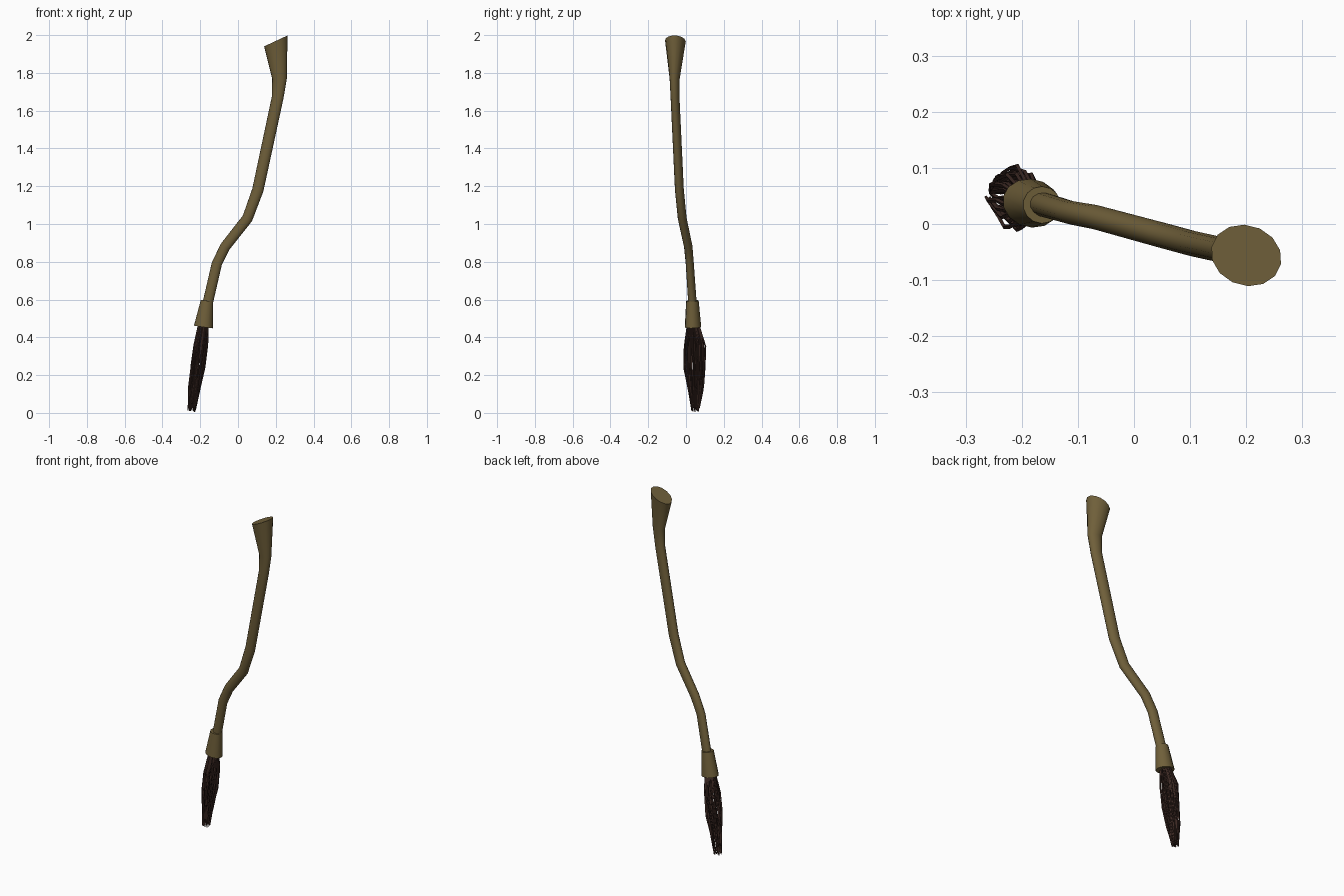
import bpy, bmesh, math, random
from mathutils import Vector

if "Cube" in bpy.data.objects:
    bpy.data.objects.remove(bpy.data.objects["Cube"])

random.seed(4)
SIDE = Vector((0.24, 0.97, 0)).normalized()   # minor axis of the oval sections


def add_tube(bm, stations, sides, end_tangent=None):
    """Capped tube through (x, y, z, wide radius, narrow radius) stations."""
    pts = [Vector(s[:3]) for s in stations]
    rings = []
    for i, s in enumerate(stations):
        t = (pts[min(i + 1, len(pts) - 1)] - pts[max(i - 1, 0)]).normalized()
        if end_tangent and i == len(pts) - 1:
            t = Vector(end_tangent).normalized()
        v = (SIDE - t * SIDE.dot(t)).normalized()
        w = v.cross(t)
        ring = []
        for k in range(sides):
            a = math.tau * k / sides
            ring.append(bm.verts.new(pts[i] + w * s[3] * math.cos(a) + v * s[4] * math.sin(a)))
        rings.append(ring)
    for r0, r1 in zip(rings, rings[1:]):
        for k in range(sides):
            n = (k + 1) % sides
            bm.faces.new((r0[k], r0[n], r1[n], r1[k]))
    bm.faces.new(rings[0])
    bm.faces.new(rings[-1])


def finish(bm, name, color, angle):
    bmesh.ops.recalc_face_normals(bm, faces=bm.faces)
    me = bpy.data.meshes.new(name)
    bm.to_mesh(me)
    bm.free()
    ob = bpy.data.objects.new(name, me)
    bpy.context.collection.objects.link(ob)
    mat = bpy.data.materials.new(name + "_color")
    mat.diffuse_color = (*color, 1)
    mat.use_nodes = True
    mat.node_tree.nodes["Principled BSDF"].inputs["Base Color"].default_value = mat.diffuse_color
    me.materials.append(mat)
    bpy.ops.object.select_all(action='DESELECT')
    ob.select_set(True)
    bpy.context.view_layer.objects.active = ob
    bpy.ops.object.shade_smooth_by_angle(angle=math.radians(angle))
    return ob


WOOD = (0.16, 0.115, 0.042)
STRAW = (0.045, 0.022, 0.017)

# Crooked handle with flared, slanted end
bm = bmesh.new()
add_tube(bm, [
    (-0.163, 0.035, 0.57, 0.028, 0.022),
    (-0.112, 0.020, 0.79, 0.028, 0.021),
    (-0.068, 0.012, 0.88, 0.028, 0.022),
    (0.050, -0.020, 1.03, 0.029, 0.023),
    (0.105, -0.035, 1.18, 0.031, 0.023),
    (0.210, -0.058, 1.67, 0.032, 0.023),
    (0.220, -0.060, 1.77, 0.040, 0.026),
    (0.200, -0.056, 1.969, 0.070, 0.054),
], 14, end_tangent=(-0.42, 0.0, 0.9))
finish(bm, "handle", WOOD, 40)

# Tapered collar that holds the bristles
bm = bmesh.new()
add_tube(bm, [
    (-0.183, 0.037, 0.455, 0.052, 0.043),
    (-0.164, 0.034, 0.594, 0.034, 0.033),
], 14)
finish(bm, "collar", WOOD, 40)

# Bundle of bent bristles: centre x, y, z and half-widths per level
levels = [
    (-0.183, 0.037, 0.47, 0.026, 0.030),
    (-0.200, 0.044, 0.36, 0.036, 0.058),
    (-0.212, 0.046, 0.25, 0.036, 0.058),
    (-0.230, 0.048, 0.13, 0.028, 0.042),
    (-0.243, 0.050, 0.02, 0.019, 0.020),
]
bm = bmesh.new()
COUNT = 44
for n in range(COUNT):
    a = n * 2.39996
    f = 0.3 + 0.7 * math.sqrt((n + 0.5) / COUNT)
    drop = random.uniform(-0.016, 0.025)
    path = []
    for i, (x, y, z, hx, hy) in enumerate(levels):
        j = 0.004 if i else 0
        zz = z + (drop if i == 4 else random.uniform(-0.015, 0.015) if i else 0)
        r = 0.0042 if i < 4 else 0.0028
        path.append((x + hx * f * math.cos(a) + random.uniform(-j, j),
                     y + hy * f * math.sin(a) + random.uniform(-j, j), zz, r, r))
    add_tube(bm, path, 4)
finish(bm, "bristles", STRAW, 30)
